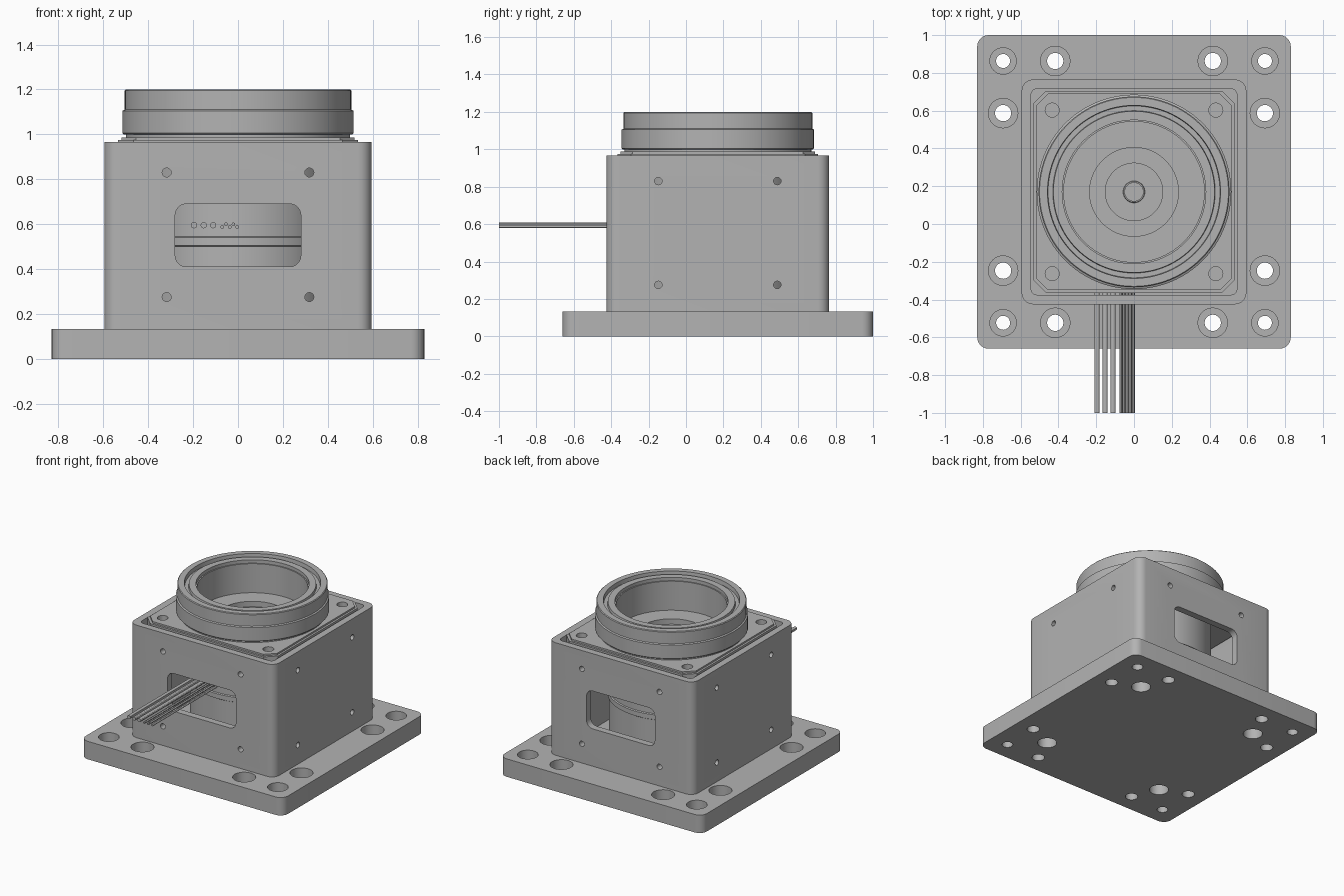
import bpy, bmesh, math
from mathutils import Matrix, Vector

cube = bpy.data.objects.get("Cube")
if cube:
    bpy.data.objects.remove(cube)

CY = 0.17  # y of the common vertical axis

metal = bpy.data.materials.new("grey_metal")
metal.use_nodes = True
grey = (0.45, 0.45, 0.45, 1)
metal.diffuse_color = grey
metal.node_tree.nodes["Principled BSDF"].inputs["Base Color"].default_value = grey


def make(name, bm):
    bmesh.ops.remove_doubles(bm, verts=bm.verts, dist=1e-5)
    bmesh.ops.recalc_face_normals(bm, faces=bm.faces)
    mesh = bpy.data.meshes.new(name)
    bm.to_mesh(mesh)
    bm.free()
    obj = bpy.data.objects.new(name, mesh)
    bpy.context.collection.objects.link(obj)
    mesh.materials.append(metal)
    return obj


def prism(bm, half_x, half_y, corner, steps, z0, z1, matrix):
    """Rectangle with rounded (or, with one step, chamfered) corners, extruded."""
    ring = []
    for q, (sx, sy) in enumerate([(1, 1), (-1, 1), (-1, -1), (1, -1)]):
        for i in range(steps + 1):
            a = math.pi / 2 * (q + i / steps)
            ring.append((sx * (half_x - corner) + corner * math.cos(a),
                         sy * (half_y - corner) + corner * math.sin(a)))
    low, high = ([bm.verts.new(matrix @ Vector((x, y, z))) for x, y in ring] for z in (z0, z1))
    bm.faces.new(low)
    bm.faces.new(high)
    for i in range(len(ring)):
        j = (i + 1) % len(ring)
        bm.faces.new((low[i], low[j], high[j], high[i]))


def lathe(bm, profile, segments, matrix):
    """Revolve (radius, height) points that start and end on the axis."""
    verts = [bm.verts.new(matrix @ Vector((r, 0, z))) for r, z in profile]
    edges = [bm.edges.new(p) for p in zip(verts, verts[1:])]
    axis = matrix.to_3x3() @ Vector((0, 0, 1))
    bmesh.ops.spin(bm, geom=verts + edges, cent=matrix.translation, axis=axis,
                   angle=2 * math.pi, steps=segments, use_duplicate=False)
    bmesh.ops.remove_doubles(bm, verts=bm.verts, dist=1e-5)


def drill(r, z0, z1):
    return [(0, z0), (r, z0), (r, z1), (0, z1)]


def cut(obj, bm):
    cutter = make("cutter", bm)
    cutter.hide_render = True
    mod = obj.modifiers.new("cut", 'BOOLEAN')
    mod.operation = 'DIFFERENCE'
    mod.solver = 'EXACT'
    mod.object = cutter
    bpy.context.view_layer.objects.active = obj
    bpy.ops.object.modifier_apply(modifier=mod.name)
    bpy.data.objects.remove(cutter)


def smooth(obj):
    bpy.ops.object.select_all(action='DESELECT')
    obj.select_set(True)
    bpy.context.view_layer.objects.active = obj
    bpy.ops.object.shade_smooth_by_angle(angle=math.radians(30))


def at(x, y, z=0):
    return Matrix.Translation((x, CY + y, z))


corners = [(sx, sy) for sx in (-1, 1) for sy in (-1, 1)]

# Base plate with counterbored holes on top and screw pockets underneath
bm = bmesh.new()
prism(bm, 0.83, 0.83, 0.06, 6, 0, 0.133, at(0, 0))
base = make("base_plate", bm)
bm = bmesh.new()
for sx, sy in corners:
    for x, y, r, wide in [(0.693, 0.693, 0.037, 0.07), (0.417, 0.693, 0.043, 0.078),
                          (0.693, 0.417, 0.043, 0.078)]:
        lathe(bm, [(0, -0.1), (r, -0.1), (r, 0.06), (wide, 0.06), (wide, 0.2), (0, 0.2)],
              32, at(sx * x, sy * y))
    lathe(bm, drill(0.066, -0.1, 0.08), 32, at(sx * 0.5, sy * 0.5))
cut(base, bm)
smooth(base)

# Square housing: open shaft, front and back windows, screw holes on all sides
bm = bmesh.new()
prism(bm, 0.595, 0.595, 0.06, 6, 0.133, 0.967, at(0, 0))
housing = make("housing", bm)
bm = bmesh.new()
prism(bm, 0.545, 0.545, 0.03, 4, 0.15, 1.2, at(0, 0))
cut(housing, bm)
bm = bmesh.new()
tilt = Matrix.Rotation(math.pi / 2, 4, 'X')
prism(bm, 0.28, 0.14, 0.05, 6, -0.8, 0.8, at(0, 0, 0.55) @ tilt)
for k in range(4):
    turn = Matrix.Rotation(k * math.pi / 2, 4, 'Z')
    for x in (-0.318, 0.318):
        for z in (0.275, 0.83):
            place = at(0, 0) @ turn @ Matrix.Translation((x, 0, z)) @ tilt
            lathe(bm, drill(0.02, 0.5, 0.7), 16, place)
cut(housing, bm)
smooth(housing)

# Chamfered mounting flange set into the top of the housing
bm = bmesh.new()
prism(bm, 0.535, 0.535, 0.07, 1, 0.9, 0.975, at(0, 0))
flange = make("mounting_flange", bm)
bm = bmesh.new()
prism(bm, 0.52, 0.52, 0.065, 1, 0.97, 0.987, at(0, 0))
step = make("flange_step", bm)
for part in (flange, step):
    bm = bmesh.new()
    lathe(bm, drill(0.46, 0.8, 1.1), 96, at(0, 0))
    for sx, sy in corners:
        lathe(bm, drill(0.037, 0.94, 1.1), 24, at(sx * 0.433, sy * 0.433))
    cut(part, bm)

# Turned body: motor drum, output ring with grooved rim, and stepped bore
profile = [
    (0, 0.133), (0.42, 0.133), (0.42, 0.5), (0.428, 0.505), (0.428, 0.54), (0.42, 0.545),
    (0.42, 0.9), (0.5, 0.9), (0.5, 1.0), (0.51, 1.0), (0.515, 1.005), (0.515, 1.105),
    (0.505, 1.11), (0.505, 1.195), (0.5, 1.2), (0.458, 1.2), (0.455, 1.17), (0.43, 1.17),
    (0.427, 1.19), (0.38, 1.19), (0.38, 1.165), (0.372, 1.165), (0.372, 0.95),
    (0.235, 0.95), (0.235, 0.91), (0.152, 0.91), (0.152, 0.89), (0.058, 0.89),
    (0.055, 0.9), (0.048, 0.9), (0.048, 0.7), (0, 0.7)]
bm = bmesh.new()
lathe(bm, profile, 96, at(0, 0))
smooth(make("motor_body", bm))

# Cables leaving through the front window: three thick, five thin
cables = [(-0.196, 0.595, 0.014), (-0.153, 0.595, 0.014), (-0.111, 0.595, 0.014)]
cables += [(-0.07 + 0.0165 * i, 0.587 + 0.012 * (i % 2), 0.008) for i in range(5)]
for i, (x, z, r) in enumerate(cables):
    bm = bmesh.new()
    lathe(bm, drill(r, 0.36, 1 + CY), 12, at(x, 0, z) @ tilt)
    smooth(make(f"cable_{i + 1}", bm))
